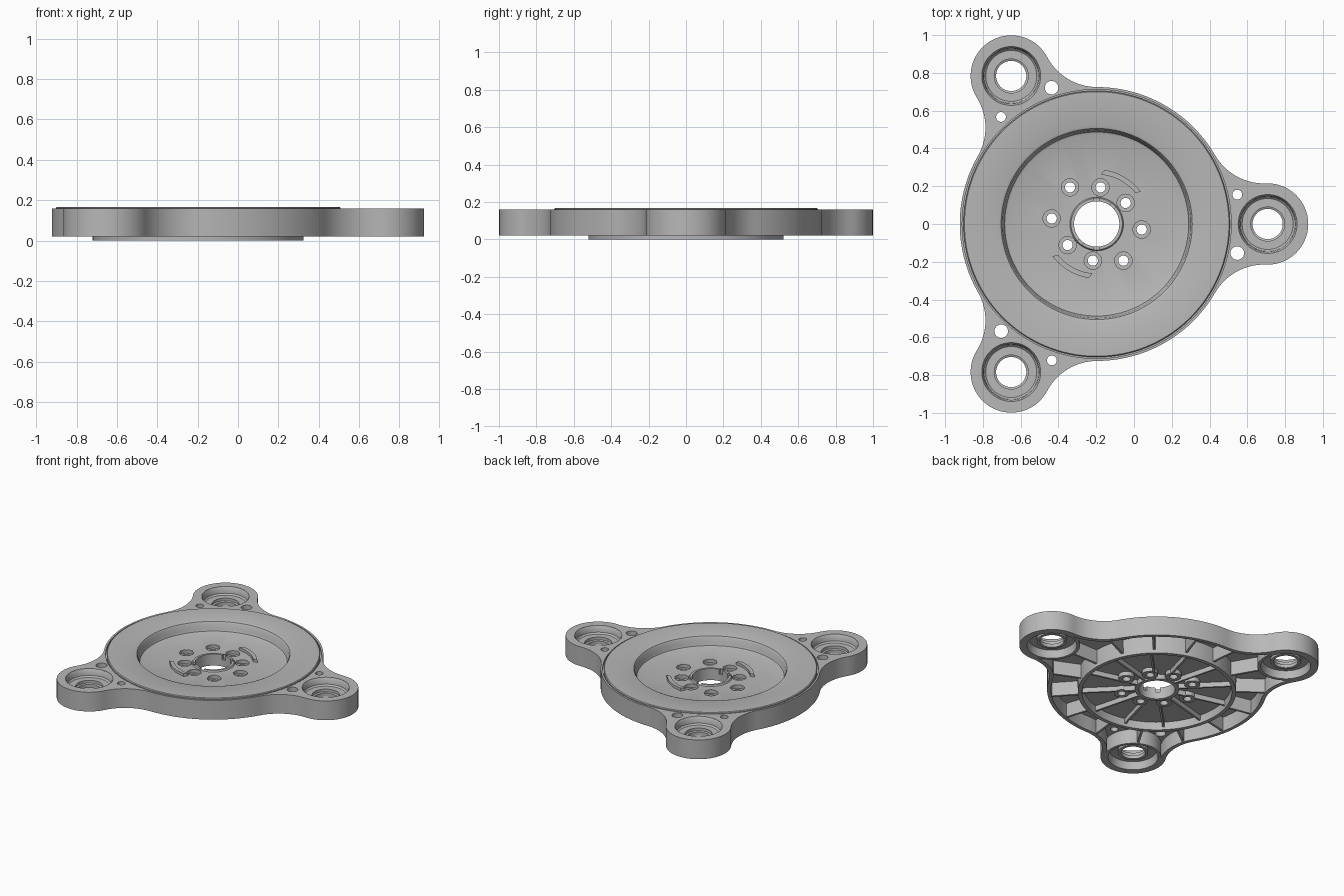
import bpy, bmesh, math
from mathutils import Vector, Matrix

if "Cube" in bpy.data.objects:
    bpy.data.objects.remove(bpy.data.objects["Cube"])

CX = -0.1975          # plate centre
LOBE_R = 0.905        # distance of the mounting lobes from the centre
LOBES = [math.radians(a) for a in (0, 120, 240)]

mat = bpy.data.materials.new("cast grey")
mat.use_nodes = True
GREY = (0.48, 0.48, 0.48, 1)
mat.diffuse_color = GREY
bsdf = mat.node_tree.nodes["Principled BSDF"]
bsdf.inputs["Base Color"].default_value = GREY
bsdf.inputs["Roughness"].default_value = 0.6


def polar(r, a, z=0.0, c=(CX, 0)):
    return Vector((c[0] + r * math.cos(a), c[1] + r * math.sin(a), z))


def finish(bm, name):
    bmesh.ops.recalc_face_normals(bm, faces=bm.faces)
    me = bpy.data.meshes.new(name)
    bm.to_mesh(me)
    bm.free()
    ob = bpy.data.objects.new(name, me)
    bpy.context.collection.objects.link(ob)
    me.materials.append(mat)
    return ob


def add_prism(bm, pts, z0, z1):
    face = bm.faces.new([bm.verts.new((p[0], p[1], z0)) for p in pts])
    ext = bmesh.ops.extrude_face_region(bm, geom=[face])["geom"]
    verts = [g for g in ext if isinstance(g, bmesh.types.BMVert)]
    bmesh.ops.translate(bm, verts=verts, vec=(0, 0, z1 - z0))


def circle(r, c, n=48):
    return [polar(r, 2 * math.pi * i / n, 0, c) for i in range(n)]


def add_lathe(bm, profile, c, n):
    """Closed ring section turned about a vertical axis at c."""
    rings = [[bm.verts.new(polar(r, 2 * math.pi * i / n, z, c)) for r, z in profile]
             for i in range(n)]
    m = len(profile)
    for i in range(n):
        a, b = rings[i], rings[(i + 1) % n]
        for j in range(m):
            k = (j + 1) % m
            bm.faces.new((a[j], b[j], b[k], a[k]))


def add_bar(bm, r0, r1, a, width, z0, z1):
    """Radial box, used for ribs and notches."""
    m = Matrix.Translation((CX, 0, 0)) @ Matrix.Rotation(a, 4, 'Z')
    w = width / 2
    add_prism(bm, [m @ Vector(p + (0,)) for p in ((r0, -w), (r1, -w), (r1, w), (r0, w))], z0, z1)


def arc(c, r, a0, a1, n):
    return [polar(r, a0 + (a1 - a0) * i / n, 0, c) for i in range(n)]


def outline(main, lobe, fillet):
    """Round plate with three lobes blended in by tangent arcs."""
    d = main + fillet
    th = math.acos((d * d + LOBE_R ** 2 - (lobe + fillet) ** 2) / (2 * d * LOBE_R))
    pts = []
    for a in LOBES:
        L, f1, f2 = polar(LOBE_R, a), polar(d, a - th), polar(d, a + th)
        ang = lambda p, q: math.atan2(q.y - p.y, q.x - p.x)
        wrap = lambda x: (x + math.pi) % (2 * math.pi) - math.pi
        s1 = a - th + math.pi
        pts += arc(f1, fillet, s1, s1 + wrap(ang(f1, L) - s1), 14)
        b0 = ang(L, f1)
        pts += arc(L, lobe, b0, b0 + (ang(L, f2) - b0) % (2 * math.pi), 36)
        s2 = ang(f2, L)
        pts += arc(f2, fillet, s2, s2 + wrap(a + th + math.pi - s2), 14)
        pts += arc((CX, 0), main, a + th, a + 2 * math.pi / 3 - th, 28)
    return pts


def cut(ob, bm):
    """Subtract the solids in bm from ob."""
    tool = finish(bm, "cutter")
    tool.hide_render = True
    mod = ob.modifiers.new("cut", 'BOOLEAN')
    mod.operation, mod.solver, mod.object = 'DIFFERENCE', 'EXACT', tool
    bpy.context.view_layer.objects.active = ob
    bpy.ops.object.modifier_apply(modifier=mod.name)
    bpy.data.objects.remove(tool)


parts = []

# Outer housing: hollow below, with a seat for the central disc
bm = bmesh.new()
add_prism(bm, outline(0.725, 0.215, 0.30), 0.02, 0.16)
housing = finish(bm, "housing")
bm = bmesh.new()
add_prism(bm, outline(0.70, 0.183, 0.325), -0.1, 0.125)
cut(housing, bm)
bm = bmesh.new()
add_prism(bm, circle(0.712, (CX, 0), 128), 0.142, 0.3)
cut(housing, bm)
bm = bmesh.new()
add_prism(bm, circle(0.51, (CX, 0), 96), -0.1, 0.3)
for a in LOBES:
    add_prism(bm, circle(0.157, polar(LOBE_R, a)), -0.1, 0.3)
    add_prism(bm, circle(0.026, polar(0.76, a + 0.206), 24), -0.1, 0.3)
    add_prism(bm, circle(0.036, polar(0.76, a - 0.204), 24), -0.1, 0.3)
cut(housing, bm)
parts.append(housing)

# Lobe cups: stepped mounting holes
cup = [(0.186, 0.02), (0.165, 0.02), (0.155, 0.075), (0.10, 0.075), (0.10, 0.055),
       (0.08, 0.055), (0.08, 0.08), (0.09, 0.085), (0.09, 0.105), (0.135, 0.105),
       (0.145, 0.115), (0.148, 0.145), (0.156, 0.158), (0.186, 0.158)]
bm = bmesh.new()
for a in LOBES:
    add_lathe(bm, cup, polar(LOBE_R, a), 48)
parts.append(finish(bm, "lobe_cups"))

# Central dish with its bottom ring
dish = [(0.70, 0.167), (0.705, 0.162), (0.705, 0.13), (0.525, 0.13), (0.522, 0.0),
        (0.495, 0.0), (0.49, 0.055), (0.14, 0.055), (0.14, 0.095), (0.475, 0.095),
        (0.487, 0.10), (0.493, 0.115), (0.498, 0.15), (0.506, 0.162), (0.52, 0.167)]
bm = bmesh.new()
add_lathe(bm, dish, (CX, 0), 128)
dish_ob = finish(bm, "dish")

# Bolt bosses: four positions, repeated half a turn round
bolts = [polar(r, math.radians(d + h)) for h in (0, 180)
         for r, d in ((0.24, 126), (0.195, 84), (0.19, 36), (0.24, -7))]
bm = bmesh.new()
for p in bolts:
    add_prism(bm, circle(0.049, p, 24), -0.1, 0.3)
cut(dish_ob, bm)
parts.append(dish_ob)
boss = [(0.052, 0.0945), (0.046, 0.0945), (0.046, 0.07), (0.027, 0.07),
        (0.027, 0.025), (0.052, 0.025)]
bm = bmesh.new()
for p in bolts:
    add_lathe(bm, boss, p, 24)
parts.append(finish(bm, "bolt_bosses"))

# Hub collar with notches
bm = bmesh.new()
add_lathe(bm, [(0.12, 0.02), (0.145, 0.02), (0.145, 0.09), (0.136, 0.104), (0.12, 0.104)], (CX, 0), 64)
hub = finish(bm, "hub_collar")
bm = bmesh.new()
for d in (90, 48, 270, 228):
    add_bar(bm, 0.10, 0.137, math.radians(d), 0.03, 0.07, 0.2)
cut(hub, bm)
parts.append(hub)

# Raised arc ridges on the dish floor
bm = bmesh.new()
for d in (36, 216):
    a0, a1 = math.radians(d), math.radians(d + 49)
    add_prism(bm, arc((CX, 0), 0.289, a0, a1, 16) + arc((CX, 0), 0.262, a1, a0, 16), 0.09, 0.115)
parts.append(finish(bm, "arc_ridges"))

# Stiffening ribs underneath
bm = bmesh.new()
for i in range(12):
    add_bar(bm, 0.142, 0.50, math.radians(15 + 30 * i), 0.014, 0.02, 0.06)
inner = finish(bm, "inner_ribs")
bm = bmesh.new()
for p in bolts:
    add_prism(bm, circle(0.048, p, 24), -0.1, 0.3)
cut(inner, bm)
parts.append(inner)
bm = bmesh.new()
for i in range(15):
    add_bar(bm, 0.515, 0.714, math.radians(24 * i), 0.016, 0.025, 0.13)
parts.append(finish(bm, "outer_ribs"))

# Smooth the round walls, keep edges crisp
for ob in parts:
    bpy.ops.object.select_all(action='DESELECT')
    ob.select_set(True)
    bpy.context.view_layer.objects.active = ob
    bpy.ops.object.shade_smooth_by_angle(angle=math.radians(30))
